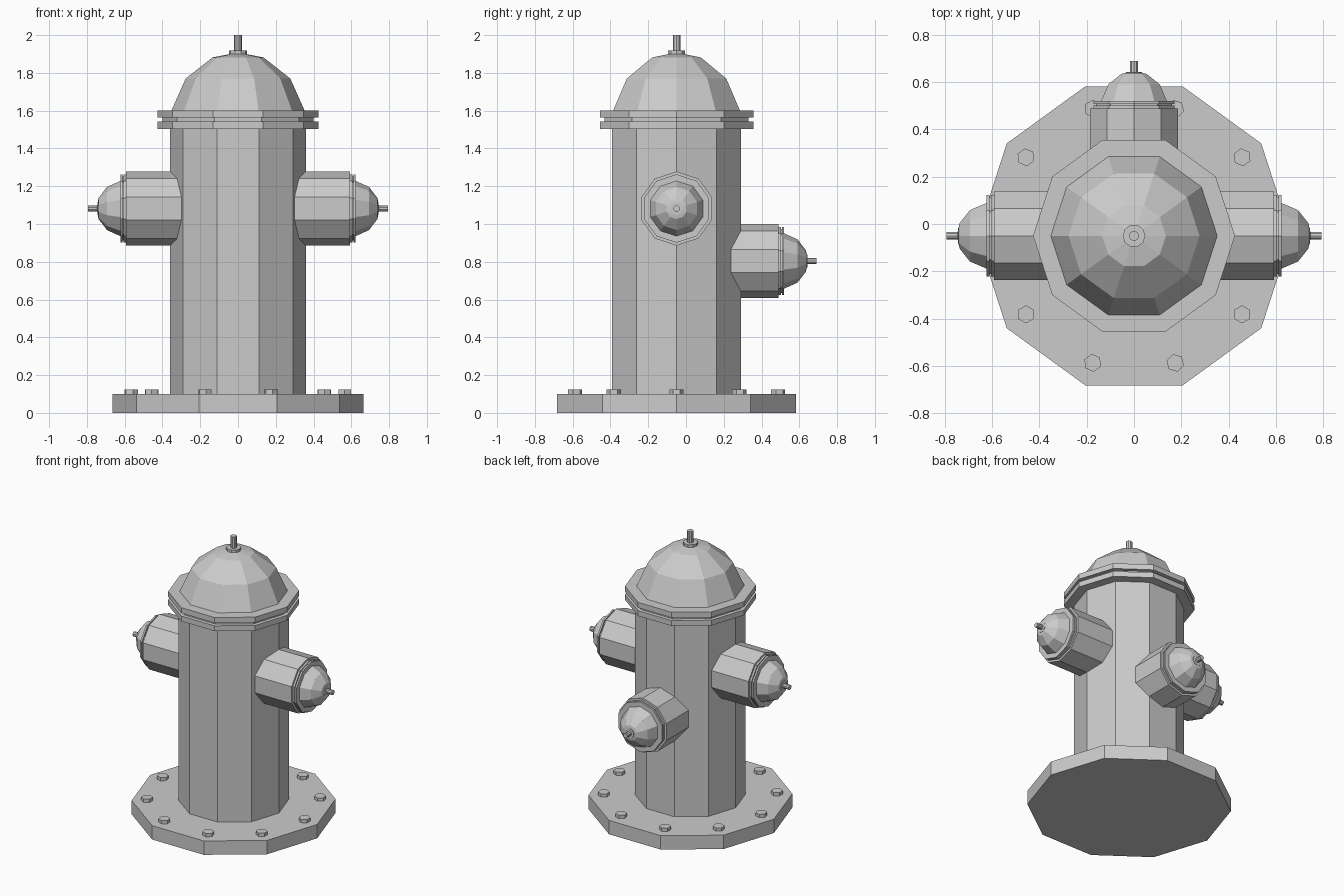
import bpy, bmesh, math
from mathutils import Matrix

if "Cube" in bpy.data.objects:
    bpy.data.objects.remove(bpy.data.objects["Cube"])

CY = -0.05  # hydrant axis offset in y


def lathe(name, profile, matrix, sides=10):
    """Revolve (radius, height) points around local z; caps any open end."""
    bm = bmesh.new()
    rings = []
    for r, h in profile:
        if r == 0:
            rings.append([bm.verts.new((0, 0, h))] * sides)
        else:
            rings.append([bm.verts.new((r * math.cos(2 * math.pi * i / sides),
                                        r * math.sin(2 * math.pi * i / sides), h))
                          for i in range(sides)])
    for a, b in zip(rings, rings[1:]):
        for i in range(sides):
            j = (i + 1) % sides
            bm.faces.new(list(dict.fromkeys((a[i], a[j], b[j], b[i]))))
    for ring in (rings[0], rings[-1]):
        if len(set(ring)) > 1:
            bm.faces.new(ring)
    bmesh.ops.recalc_face_normals(bm, faces=bm.faces)
    mesh = bpy.data.meshes.new(name)
    bm.to_mesh(mesh)
    bm.free()
    ob = bpy.data.objects.new(name, mesh)
    ob.matrix_world = matrix
    bpy.context.collection.objects.link(ob)
    return ob


axis = Matrix.Translation((0, CY, 0))

# Base plate and barrel
lathe("base_plate", [(0.665, 0), (0.665, 0.1)], axis)
lathe("barrel", [(0.36, 0.1), (0.36, 1.504)], axis)

# Double flange with groove
lathe("top_flange", [(0.427, 1.504), (0.427, 1.542), (0.40, 1.542),
                     (0.40, 1.563), (0.427, 1.563), (0.427, 1.602)], axis)

# Faceted bonnet with operating nut
lathe("bonnet", [(0.352, 1.602), (0.277, 1.77), (0.135, 1.882), (0, 1.908)], axis)
lathe("bonnet_nut", [(0.048, 1.895), (0.048, 1.918)], axis)
lathe("bonnet_stem", [(0.021, 1.918), (0.021, 2.0)], axis)

# Hose outlets: (name, heading, height, shift along the axis)
for name, heading, z, shift in (("right_outlet", 0, 1.082, 0),
                                ("left_outlet", 180, 1.082, 0),
                                ("back_outlet", 90, 0.804, -0.053)):
    m = (Matrix.Translation((0, CY, z))
         @ Matrix.Rotation(math.radians(heading), 4, 'Z')
         @ Matrix.Rotation(math.radians(90), 4, 'Y')
         @ Matrix.Translation((0, 0, shift)))
    lathe(name + "_pipe", [(0.196, 0.28), (0.196, 0.592)], m)
    lathe(name + "_collar", [(0.181, 0.592), (0.181, 0.605), (0.17, 0.605),
                             (0.17, 0.611), (0.181, 0.611), (0.181, 0.623)], m)
    lathe(name + "_cap", [(0.146, 0.623), (0.114, 0.694), (0.056, 0.738), (0, 0.749)], m)
    lathe(name + "_nut", [(0.035, 0.73), (0.035, 0.745)], m)
    lathe(name + "_stem", [(0.017, 0.745), (0.017, 0.793)], m)

# Ring of hex bolts on the base plate
for i in range(10):
    a = math.radians(36 * i)
    m = (Matrix.Translation((0.565 * math.cos(a), CY + 0.565 * math.sin(a), 0))
         @ Matrix.Rotation(math.radians(30 + 7 * (i % 3)), 4, 'Z'))
    lathe(f"base_bolt_{i}", [(0.038, 0.1), (0.038, 0.124)], m, 6)
